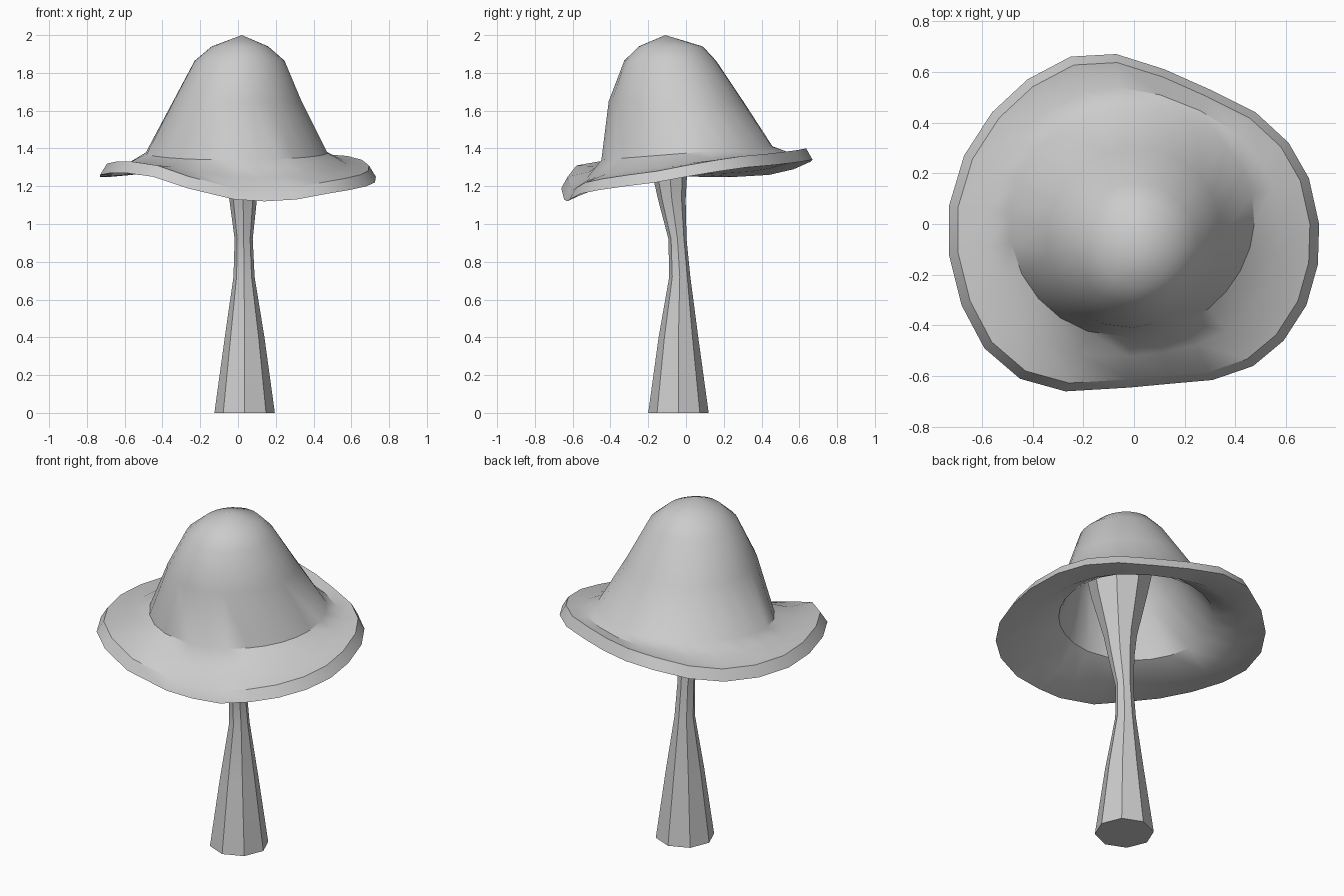
import bpy, bmesh
from math import atan2, cos, sin, pi
from mathutils import Vector

if "Cube" in bpy.data.objects:
    bpy.data.objects.remove(bpy.data.objects["Cube"])


def loft(name, loops, angle, start_tip=None, end_tip=None):
    """Skin a list of vertex loops; close ends with a fan (tip) or an n-gon."""
    bm = bmesh.new()
    rows = [[bm.verts.new(p) for p in loop] for loop in loops]
    n = len(rows[0])
    for a, b in zip(rows, rows[1:]):
        for i in range(n):
            j = (i + 1) % n
            bm.faces.new((a[i], a[j], b[j], b[i]))
    for row, tip in ((rows[0], start_tip), (rows[-1], end_tip)):
        if tip is None:
            bm.faces.new(row)
        else:
            v = bm.verts.new(tip)
            for i in range(n):
                bm.faces.new((row[i], row[(i + 1) % n], v))
    bmesh.ops.recalc_face_normals(bm, faces=bm.faces)
    mesh = bpy.data.meshes.new(name)
    bm.to_mesh(mesh)
    bm.free()
    ob = bpy.data.objects.new(name, mesh)
    bpy.context.collection.objects.link(ob)
    bpy.ops.object.select_all(action='DESELECT')
    ob.select_set(True)
    bpy.context.view_layer.objects.active = ob
    bpy.ops.object.shade_smooth_by_angle(angle=angle)
    return ob


# Wavy lower edge of the brim
rim = [Vector(p) for p in (
    (.73, 0, 1.25), (.69, .18, 1.28), (.61, .32, 1.30), (.48, .44, 1.31),
    (.30, .53, 1.32), (.12, .61, 1.33), (-.07, .67, 1.34), (-.25, .66, 1.33),
    (-.42, .57, 1.29), (-.56, .44, 1.26), (-.67, .27, 1.25), (-.73, .07, 1.25),
    (-.73, -.12, 1.26), (-.68, -.32, 1.27), (-.59, -.49, 1.27), (-.45, -.61, 1.25),
    (-.27, -.66, 1.19), (-.02, -.645, 1.13), (.14, -.63, 1.12), (.31, -.615, 1.13),
    (.47, -.56, 1.16), (.59, -.46, 1.18), (.68, -.32, 1.20), (.725, -.16, 1.22))]
angles = [atan2(p.y, p.x) for p in rim]

# Crown rings: centre x, centre y, radius x, radius y, z, tilt, front-right dent
crown = [(.01, -.08, .15, .17, 1.94, 0, 0),
         (.01, -.085, .24, .245, 1.865, 0, .03),
         (.005, -.06, .35, .365, 1.65, 0, .10),
         (0, 0, .49, .46, 1.375, .08, .06)]


def crown_ring(cx, cy, rx, ry, z, tilt, dent, inset=0, drop=0):
    pts = []
    for t in angles:
        k = 1 - dent * max(0, cos(t + .75)) ** 2
        y = cy + k * (ry - inset) * sin(t)
        pts.append(Vector((cx + k * (rx - inset) * cos(t), y, z + tilt * y - drop)))
    return pts


# Cap: outer crown, brim, thick rim band, then the hollow underside
outer = [crown_ring(*c) for c in crown]
inner = [crown_ring(*c, inset=.045, drop=.03) for c in crown]
rim_top = [Vector((p.x * .95, p.y * .95, p.z + .06)) for p in rim]
brim = [a.lerp(b, .45) - Vector((0, 0, .025)) for a, b in zip(outer[-1], rim_top)]
under = [p - Vector((0, 0, .06)) for p in brim]
loft("mushroom_cap", outer + [brim, rim_top, rim, under] + inner[::-1],
     .6, (.02, -.11, 2.0), (.02, -.11, 1.95))

# Stem: eight-sided, pinched near the top and flaring up into the cap
stem = [(.035, -.04, .16, 0), (.035, -.04, .105, .4), (.032, -.033, .056, .72),
        (.03, -.045, .048, .92), (.027, -.075, .073, 1.13), (.025, -.085, .09, 1.25),
        (.02, -.1, .15, 1.5), (.02, -.1, .2, 1.75)]
loft("mushroom_stem",
     [[(x + r * cos(i * pi / 4), y + r * sin(i * pi / 4), z) for i in range(8)]
      for x, y, r, z in stem], .7)
